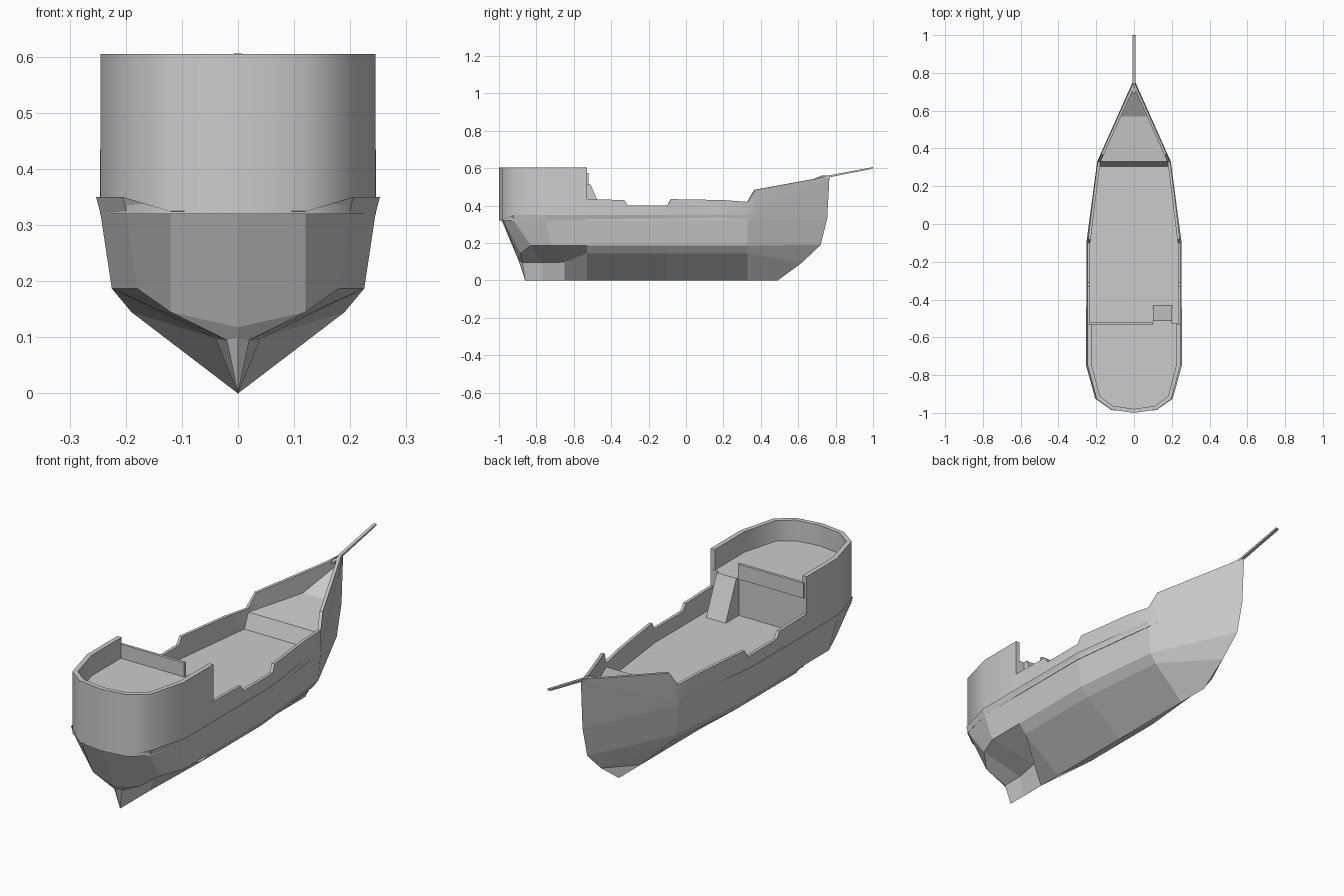
import bpy, bmesh
from mathutils import Vector

if "Cube" in bpy.data.objects:
    bpy.data.objects.remove(bpy.data.objects["Cube"])

grey = bpy.data.materials.new("plain grey")
grey.diffuse_color = (0.6, 0.6, 0.6, 1)
grey.use_nodes = True
grey.node_tree.nodes["Principled BSDF"].inputs["Base Color"].default_value = grey.diffuse_color


def make(name, verts, faces, recalc=True):
    me = bpy.data.meshes.new(name)
    me.from_pydata(verts, [], faces)
    bm = bmesh.new()
    bm.from_mesh(me)
    bmesh.ops.remove_doubles(bm, verts=bm.verts, dist=0.0005)
    bmesh.ops.dissolve_degenerate(bm, edges=bm.edges, dist=0.0001)
    if recalc:
        bmesh.ops.recalc_face_normals(bm, faces=bm.faces)
    bm.to_mesh(me)
    bm.free()
    me.materials.append(grey)
    ob = bpy.data.objects.new(name, me)
    bpy.context.collection.objects.link(ob)
    return ob


def smooth(ob, angle=0.7):
    bpy.ops.object.select_all(action='DESELECT')
    ob.select_set(True)
    bpy.context.view_layer.objects.active = ob
    bpy.ops.object.shade_smooth_by_angle(angle=angle)


def box(name, x0, x1, y0, y1, z0, z1):
    return prism(name, x0, x1, [(y0, z0), (y1, z0), (y1, z1), (y0, z1)])


def prism(name, x0, x1, prof):
    """Side profile (y, z) extruded across x."""
    n = len(prof)
    v = [(x, y, z) for x in (x0, x1) for y, z in prof]
    f = [list(range(n)), list(range(n, 2 * n))]
    f += [(i, (i + 1) % n, n + (i + 1) % n, n + i) for i in range(n)]
    return make(name, v, f)


def deck(name, rows):
    """Symmetric surface through (half width, y, z) rows, stern to bow."""
    v = [p for x, y, z in rows for p in ((-x, y, z), (x, y, z))]
    f = [(2 * i, 2 * i + 1, 2 * i + 3, 2 * i + 2) for i in range(len(rows) - 1)]
    return make(name, v, f, False)


def wall(name, half, t, centre):
    """Mirrored wall of thickness t along (x, y, z bottom, z top); ends on x=0."""
    path = half + [(-x, y, a, b) for x, y, a, b in reversed(half[:-1])]
    v, f, n = [], [], len(path)
    for i, (x, y, a, b) in enumerate(path):
        p = Vector((x, y))
        d = [(Vector(path[j + 1][:2]) - Vector(path[j][:2])).normalized()
             for j in (i - 1, i) if 0 <= j < n - 1]
        ns = [Vector((-e.y, e.x)) for e in d]
        m = sum(ns, Vector((0, 0))).normalized()
        m = m / max(m.dot(ns[0]), 0.4) * t
        if m.dot(Vector((0, centre)) - p) < 0:
            m = -m
        q = p + m
        v += [(x, y, a), (x, y, b), (q.x, q.y, b), (q.x, q.y, a)]
    for i in range(n - 1):
        f += [(4 * i + k, 4 * i + (k + 1) % 4, 4 * i + 4 + (k + 1) % 4, 4 * i + 4 + k)
              for k in range(4)]
    f += [(0, 1, 2, 3), tuple(range(4 * n - 4, 4 * n))]
    return make(name, v, f)


# hull: rows from keel to top edge, each running stern to stem
keel = [(0, y, 0) for y in (-.86, -.86, -.77, -.65, -.53, -.1, .33, .49)]
bilge = [(0, -.893, .1), (.02, -.875, .095), (.02, -.77, .095), (.04, -.65, .098),
         (.19, -.53, .145), (.19, -.1, .145), (.15, .33, .145), (0, .62, .095)]
chine = [(0, -.9, .118), (.12, -.885, .145), (.18, -.83, .187), (.225, -.72, .187),
         (.225, -.53, .187), (.225, -.1, .187), (.18, .33, .187), (0, .72, .19)]
wale = [(0, -.985, .32), (.12, -.975, .32), (.198, -.92, .32), (.245, -.75, .32),
        (.245, -.53, .325), (.245, -.1, .33), (.192, .33, .33), (0, .755, .33)]
edge = [(0, -.995, .325), (.12, -.985, .325), (.205, -.925, .35), (.253, -.75, .35),
        (.253, -.53, .35), (.252, -.1, .35), (.195, .33, .35), (0, .767, .555)]
rows = [keel, bilge, chine, wale, edge]
verts, faces = [], []
for s in (1, -1):
    base = len(verts)
    verts += [(s * x, y, z) for r in rows for x, y, z in r]
    for r in range(4):
        for c in range(7):
            a = base + r * 8 + c
            faces.append((a, a + 1, a + 9, a + 8))
make("hull", verts, faces)

# stepped bulwark around the open deck and bow
bulwark = [(.246, -.54, .32, .435), (.246, -.33, .32, .43), (.246, -.31, .32, .40),
           (.246, -.1, .32, .40), (.243, -.08, .32, .435), (.209, .2, .32, .43),
           (.192, .33, .32, .42), (.174, .37, .33, .485), (.03, .69, .46, .543),
           (0, .758, .5, .56)]
smooth(wall("bulwark", bulwark, .014, 0), 0.35)

# stern castle wall
castle = [(.245, -.53, .32, .605), (.245, -.75, .32, .605), (.198, -.925, .32, .605),
          (.12, -.983, .32, .605), (0, -1, .32, .605)]
smooth(wall("stern_castle_wall", castle, .021, -.6))

# decks
deck("main_deck", [(.24, -.55, .335), (.24, -.1, .335), (.186, .305, .335)])
deck("fore_deck", [(.186, .305, .335), (.184, .33, .405), (.08, .57, .43),
                   (.03, .68, .495), (.004, .745, .535)])
deck("stern_deck", [(.05, -.985, .51), (.115, -.968, .51), (.188, -.91, .51),
                    (.232, -.75, .51), (.235, -.53, .51)])

# bulkhead, railing and ramp at the front of the stern deck
box("bulkhead", -.235, .235, -.54, -.528, .33, .51)
box("stern_railing", -.235, .1, -.535, -.522, .505, .575)
prism("ramp", .1, .2, [(-.53, .33), (-.43, .33), (-.51, .512), (-.53, .512)])

# bowsprit
prism("bowsprit", -.007, .007, [(.69, .537), (1, .598), (.999, .606), (.69, .548)])
